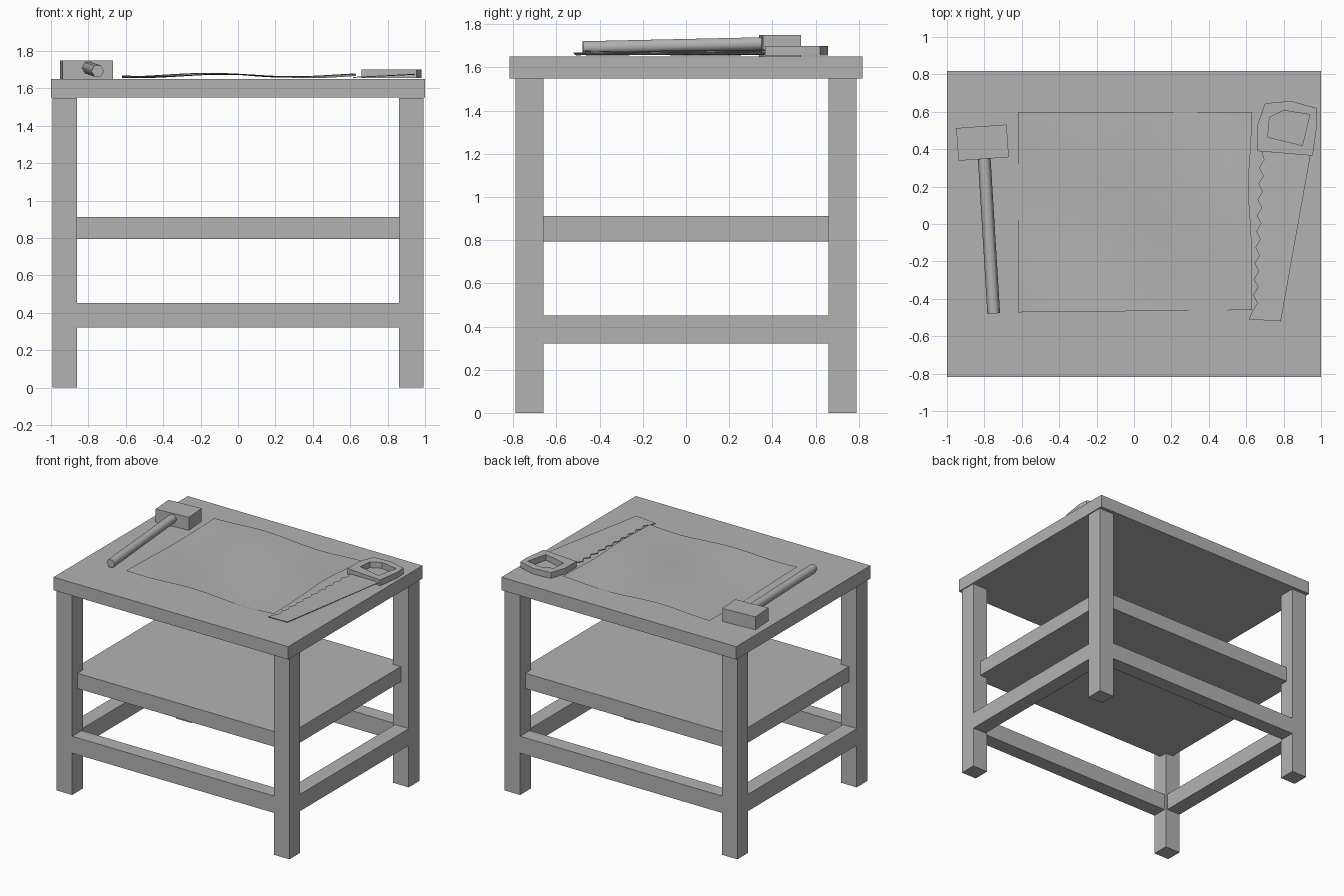
import bpy, bmesh, math
from mathutils import Vector, Matrix

if "Cube" in bpy.data.objects:
    bpy.data.objects.remove(bpy.data.objects["Cube"])

grey = bpy.data.materials.new("mid_grey")
grey.diffuse_color = (0.45, 0.45, 0.45, 1)
grey.use_nodes = True
grey.node_tree.nodes["Principled BSDF"].inputs["Base Color"].default_value = grey.diffuse_color


def finish(name, bm):
    bmesh.ops.recalc_face_normals(bm, faces=bm.faces)
    me = bpy.data.meshes.new(name)
    bm.to_mesh(me)
    bm.free()
    me.materials.append(grey)
    ob = bpy.data.objects.new(name, me)
    bpy.context.collection.objects.link(ob)
    return ob


def box(name, x0, x1, y0, y1, z0, z1):
    bm = bmesh.new()
    bmesh.ops.create_cube(bm, size=1)
    bmesh.ops.scale(bm, vec=(x1 - x0, y1 - y0, z1 - z0), verts=bm.verts)
    bmesh.ops.translate(bm, vec=((x0 + x1) / 2, (y0 + y1) / 2, (z0 + z1) / 2), verts=bm.verts)
    return finish(name, bm)


def plate(name, outlines, z, thickness):
    """Extrude a flat outline (with optional hole loops) upward."""
    bm = bmesh.new()
    edges = []
    for loop in outlines:
        vs = [bm.verts.new((x, y, z)) for x, y in loop]
        edges += [bm.edges.new((vs[i - 1], vs[i])) for i in range(len(vs))]
    bmesh.ops.triangle_fill(bm, use_beauty=True, use_dissolve=False, edges=edges)
    res = bmesh.ops.extrude_face_region(bm, geom=bm.faces[:], use_keep_orig=True)
    top = [g for g in res["geom"] if isinstance(g, bmesh.types.BMVert)]
    bmesh.ops.translate(bm, vec=(0, 0, thickness), verts=top)
    return finish(name, bm)


# Table top, shelf, legs and low rails
box("table_top", -1, 1, -0.817, 0.817, 1.55, 1.65)
box("shelf", -0.925, 0.925, -0.725, 0.725, 0.795, 0.912)
for sx, side in ((-1, "left"), (1, "right")):
    xs = sorted((sx * 0.86, sx * 0.992))
    rail_xs = sorted((sx * 0.875, sx * 0.992))
    for sy, end in ((-1, "front"), (1, "back")):
        ys = sorted((sy * 0.66, sy * 0.79))
        box(f"{end}_{side}_leg", *xs, *ys, 0, 1.55)
    box(f"{side}_rail", *rail_xs, -0.66, 0.66, 0.322, 0.452)
for sy, end in ((-1, "front"), (1, "back")):
    ys = sorted((sy * 0.675, sy * 0.79))
    box(f"{end}_rail", -0.86, 0.86, *ys, 0.322, 0.452)

# Wavy paper sheet
bm = bmesh.new()
bmesh.ops.create_grid(bm, x_segments=20, y_segments=18, size=1)
for v in bm.verts:
    u, w = v.co.x, v.co.y
    x = 0.005 + 0.625 * u
    y = 0.07 + 0.53 * w - 0.006 * (1 - u) * (1 - w) / 2
    if u > 0:
        x -= 0.018 * u * math.exp(-((y - 0.2) / 0.2) ** 2)
    z = 1.669 + 0.009 * math.sin(4.6 * u + 2.4 + 0.5 * w) + 0.005 * math.sin(3 * w + 2 * u)
    v.co = (x, y, max(z, 1.654))
paper = finish("paper_sheet", bm)
for p in paper.data.polygons:
    p.use_smooth = True

# Mallet head
head = box("mallet_head", -0.135, 0.135, -0.0875, 0.0875, 0, 0.10)
head.location = (-0.81, 0.435, 1.65)
head.rotation_euler.z = math.radians(4)

# Mallet handle, a six-sided smooth rod running into the head
a, b = Vector((-0.75, -0.478, 1.692)), Vector((-0.805, 0.42, 1.712))
bm = bmesh.new()
bmesh.ops.create_cone(bm, cap_ends=True, segments=6, radius1=0.034, radius2=0.034,
                      depth=(b - a).length,
                      matrix=Matrix.Translation((a + b) / 2)
                      @ (b - a).to_track_quat('Z', 'Y').to_matrix().to_4x4()
                      @ Matrix.Rotation(math.radians(30), 4, 'Z'))
handle = finish("mallet_handle", bm)
for p in handle.data.polygons:
    p.use_smooth = len(p.vertices) == 4
for e in handle.data.edges:  # keep the end caps crisp
    va, vb = (handle.data.vertices[i].co for i in e.vertices)
    e.use_edge_sharp = (va - vb).length < 0.1

# Saw handle with grip opening
outer = [(0.66, 0.39), (0.66, 0.53), (0.70, 0.645), (0.84, 0.658),
         (0.975, 0.62), (0.98, 0.54), (0.955, 0.365)]
grip = [(0.715, 0.465), (0.90, 0.42), (0.94, 0.585), (0.80, 0.607), (0.725, 0.57)]
plate("saw_handle", [outer, grip], 1.655, 0.045)

# Saw blade with teeth, tilted slightly up to the right
teeth = []
n = 10
for i in range(n):
    t0, t1 = i / n, (i + 0.5) / n
    teeth.append((0.633 + 0.04 * t0, -0.465 + 0.85 * t0))
    teeth.append((0.657 + 0.04 * t1, -0.465 + 0.85 * t1))
outline = [(0.785, -0.52), (0.615, -0.51)] + teeth + [(0.68, 0.395), (0.945, 0.375)]
blade = plate("saw_blade", [outline], 1.657, 0.005)
for v in blade.data.vertices:
    v.co.z += (v.co.x - 0.63) * 0.05
